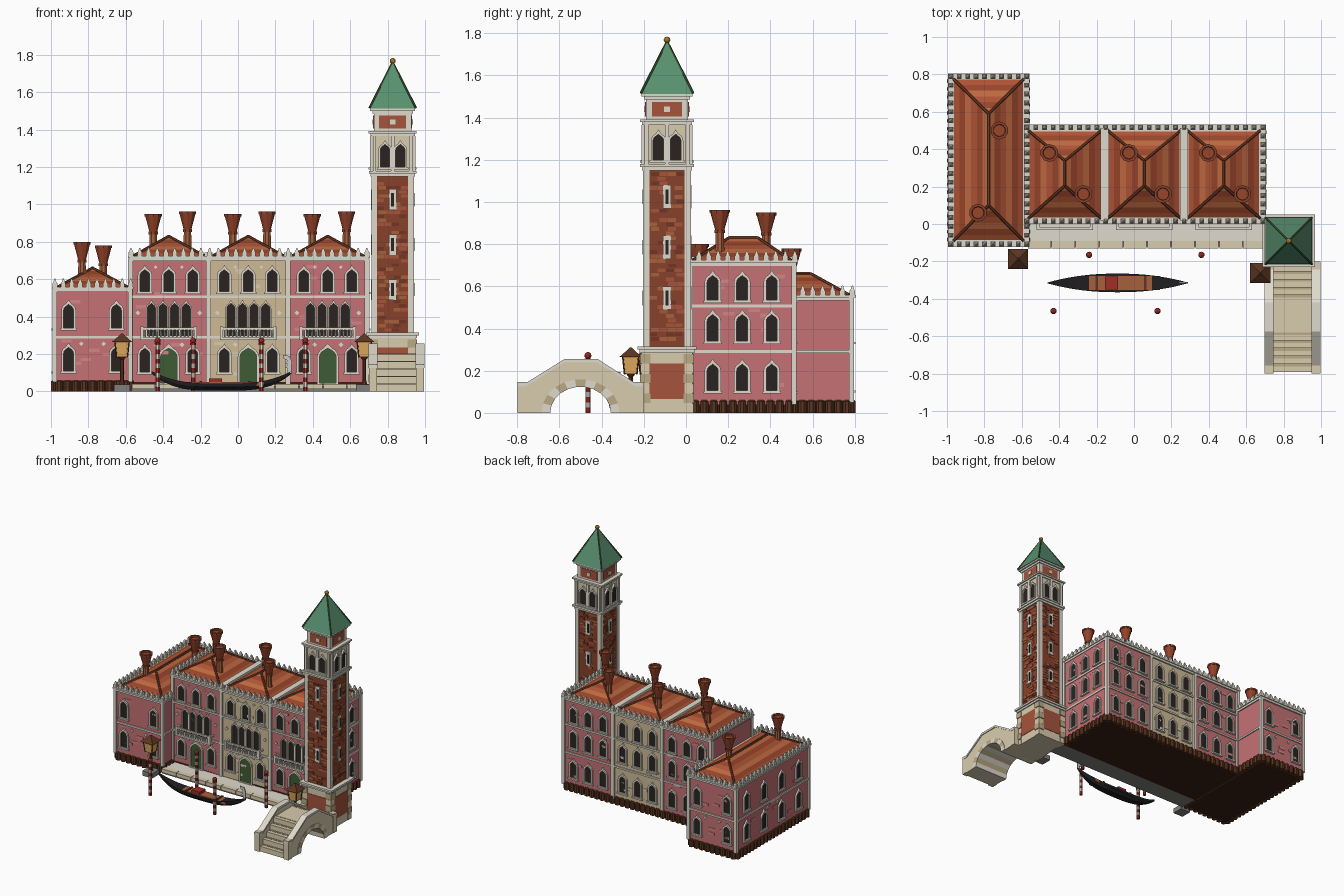
import bpy, bmesh, random
from math import sin, cos, pi, sqrt
from mathutils import Matrix, Vector

if "Cube" in bpy.data.objects:
    bpy.data.objects.remove(bpy.data.objects["Cube"])

random.seed(4)
I = Matrix.Identity(4)
COL = dict(pink=(196, 112, 116), pink2=(210, 130, 132), beige=(205, 186, 148), white=(222, 217, 203), dark=(46, 40, 37),
           wood=(92, 56, 38), tile=(172, 84, 56), tile2=(150, 70, 46), tile3=(188, 104, 66), ridge=(112, 62, 42),
           brick=(134, 68, 46), brick2=(166, 96, 62), brick3=(112, 56, 40), panel=(164, 84, 62), stone=(216, 202, 172),
           stone2=(186, 168, 132), green=(88, 142, 110), door=(66, 92, 56), black=(38, 36, 38), red=(160, 50, 44),
           gold=(180, 130, 50), glow=(226, 172, 96), grey=(128, 126, 122), steel=(190, 190, 190), under=(60, 36, 26))
PARTS = {}


def part(name, col):
    return PARTS.setdefault(name + '_' + col, (bmesh.new(), col))[0]


def face_at(x, y, k):
    """Frame of a wall: local x along the wall, local -y outward (k = 0 front, 1 right, 2 back, 3 left)."""
    return Matrix.Translation((x, y, 0)) @ Matrix.Rotation(k * pi / 2, 4, 'Z')


def loft(bm, rings, M=I, cap=True, closed=False):
    R = [[bm.verts.new(M @ Vector(p)) for p in r] for r in rings]
    n = len(R[0])
    for a, b in (zip(R, R[1:] + R[:1]) if closed else zip(R, R[1:])):
        for i in range(n):
            bm.faces.new((a[i], a[(i + 1) % n], b[(i + 1) % n], b[i]))
    if cap and not closed:
        bm.faces.new(R[0])
        bm.faces.new(R[-1])


def prism(bm, pts, y0, y1, M=I):
    loft(bm, [[(u, y, v) for u, v in pts] for y in (y0, y1)], M)


def box(bm, x0, x1, y0, y1, z0, z1, M=I):
    prism(bm, [(x0, z0), (x1, z0), (x1, z1), (x0, z1)], y0, y1, M)


def block(bm, x, y, h, z0, z1, h2=None):
    """Square block with half-width h, tapering to h2."""
    lathe(bm, x, y, [(h * sqrt(2), z0), ((h if h2 is None else h2) * sqrt(2), z1)], 4)


def lathe(bm, x, y, prof, n=8):
    loft(bm, [[(x + r * cos(2 * pi * (i + .5) / n), y + r * sin(2 * pi * (i + .5) / n), z) for i in range(n)] for r, z in prof])


def bar(bm, a, b, r):
    a, b = Vector(a), Vector(b)
    M = Matrix.Translation(a) @ (b - a).to_track_quat('Z', 'Y').to_matrix().to_4x4()
    L = (b - a).length
    loft(bm, [[(r * cos(i * pi / 3), r * sin(i * pi / 3), z) for i in range(6)] for z in (0, L)], M)


def ball(bm, x, y, z, r):
    bmesh.ops.create_icosphere(bm, subdivisions=2, radius=r, matrix=Matrix.Translation((x, y, z)))


def arch(u, z, w, h, tip=0.0):
    """Round-headed outline with an optional pointed top."""
    r = w / 2
    pts = [(u - r, z), (u + r, z)]
    for i in range(9):
        a = pi * i / 8
        pts.append((u + r * cos(a), z + h - r + r * sin(a) + (tip if i == 4 else 0)))
    return pts


def window(M, u, z, w=.052, h=.12, fw=.013, pane='dark', sill=True):
    inner, outer = arch(u, z, w, h, .006), arch(u, z - .006, w + 2 * fw, h + fw + .006, .018)
    prism(part('window_pane', pane), inner, .004, -.003, M)
    ring = [[(p[0], y, p[1]) for p in o] for o, y in ((outer, 0), (outer, -.012), (inner, -.012), (inner, 0))]
    loft(part('window_frame', 'white'), ring, M, closed=True)
    if sill:
        box(part('window_sill', 'white'), u - w / 2 - .018, u + w / 2 + .018, -.018, 0, z - .014, z - .003, M)


def diamond(M, u, z, r=.013):
    prism(part('wall_diamond', 'white'), [(u - r, z), (u, z - r), (u + r, z), (u, z + r)], -.008, 0, M)


def hip_roof(x0, x1, y0, y1, z0, z1, ya, yb, n=6):
    c = (x0 + x1) / 2

    def rect(t):
        a, b, d, e = x0 + (c - x0) * t, x1 + (c - x1) * t, y0 + (ya - y0) * t, y1 + (yb - y1) * t
        return [(a, d, z0 + (z1 - z0) * t), (b, d, z0 + (z1 - z0) * t), (b, e, z0 + (z1 - z0) * t), (a, e, z0 + (z1 - z0) * t)]
    for i in range(n):
        loft(part('roof', ('tile', 'tile2', 'tile3')[i % 3]), [rect(i / n), rect(min((i + 1) / n, .995))], cap=False)
    rb = part('roof_ridges', 'ridge')
    for k, p in enumerate(rect(0)):
        bar(rb, p, (c, ya if k < 2 else yb, z1), .008)
    bar(rb, (c, ya, z1), (c, yb, z1), .009)


def cornice(x0, x1, y0, y1, z, skip=lambda x, y: False):
    """Cornice slabs with a row of pointed merlons."""
    w = part('cornice', 'white')
    box(w, x0 + .008, x1 - .008, y0 + .008, y1 - .008, z - .028, z - .012)
    box(w, x0, x1, y0, y1, z - .012, z)
    m = part('merlons', 'white')
    X0, X1, Y0, Y1 = x0 + .016, x1 - .016, y0 + .016, y1 - .016
    nx, ny = round((X1 - X0) / .046), round((Y1 - Y0) / .046)
    pts = [(X0 + (X1 - X0) * i / nx, y) for i in range(nx + 1) for y in (Y0, Y1)]
    pts += [(x, Y0 + (Y1 - Y0) * i / ny) for i in range(1, ny) for x in (X0, X1)]
    for x, y in pts:
        if not skip(x, y):
            block(m, x, y, .013, z, z + .02)
            block(m, x, y, .010, z + .02, z + .043, .003)


def piles(x0, x1, y0, y1, sides):
    for x, y, k, L in ((x0, y0, 0, x1 - x0), (x1, y0, 1, y1 - y0), (x1, y1, 2, x1 - x0), (x0, y1, 3, y1 - y0)):
        n = round(L / .043)
        for i in range(n if k in sides else 0):
            p = face_at(x, y, k) @ Vector(((i + .5) * L / n, 0, 0))
            lathe(part('foundation_piles', 'wood'), p.x, p.y, [(.02, 0), (.02, .055), (.014, .06)])


def patches(M, u0, u1, z0, z1, n, col):
    for _ in range(n):
        u, z = random.uniform(u0, u1 - .06), random.uniform(z0, z1)
        box(part('wall_patches', col), u, u + .055, -.003, 0, z, z + .018, M)


def chimney(x, y, z0, z1):
    lathe(part('chimney_shaft', 'brick2'), x, y, [(.024, z0), (.021, z1 - .1)])
    lathe(part('chimney_collar', 'brick'), x, y, [(.027, z1 - .11), (.027, z1 - .095)])
    lathe(part('chimney_flare', 'tile2'), x, y, [(.022, z1 - .095), (.045, z1 - .012)], 10)
    lathe(part('chimney_rim', 'brick'), x, y, [(.048, z1 - .014), (.048, z1), (.034, z1), (.03, z1 - .02)], 10)


# side wing
WX0, WX1, WY0, WY1, WC = -.98, -.575, -.105, .785, -.778
box(part('foundation', 'under'), WX0, WX1, WY0, WY1, 0, .058)
box(part('wing_walls', 'pink'), WX0, WX1, WY0, WY1, .05, .54)
piles(WX0, WX1, WY0, WY1, (0, 1, 2, 3))
box(part('string_course', 'white'), WX0 - .008, WX1 + .008, WY0 - .008, WY1 + .008, .284, .298)
for x in (WX0, WX1):
    for y in (WY0, WY1):
        block(part('corner_pillars', 'white'), x, y, .012, .05, .55)
cornice(-.995, -.558, -.123, .805, .56, lambda x, y: x > -.6 and 0 < y < .53)
hip_roof(-.965, -.59, -.09, .775, .558, .66, .1, .59)
for M, us in ((face_at(WC, WY0, 0), (-.128, .128)), (face_at(WC, WY1, 2), (-.128, .128)),
              (face_at(WX0, .34, 3), (-.32, -.107, .107, .32))):
    for u in us:
        for z in (.11, .34):
            window(M, u, z)
    patches(M, us[0] - .06, us[-1] + .06, .1, .5, 8, 'pink2')
    for u in (-.06, .06):
        diamond(M, u, .255)
chimney(-.834, .06, .58, .80)
chimney(-.72, .5, .58, .78)

# main palace: three bays
MY0, MY1 = .02, .512
box(part('foundation', 'under'), -.575, .69, MY0, MY1, 0, .05)
piles(-.575, .69, MY0, MY1, (1, 2))
for b, col in enumerate(('pink', 'beige', 'pink')):
    c = -.37 + .425 * b
    box(part('palace_walls_%d' % (b + 1), col), c - .2125, c + .2125, MY0, MY1, .04, .705)
    F, B = face_at(c, MY0, 0), face_at(c, MY1, 2)
    for u in (-.128, 0, .128):
        window(F, u, .535, h=.11)
        for z in (.105, .34, .535):
            window(B, u, z, h=.12 if z < .5 else .11)
    for u in (-.128, .128):
        window(F, u, .105)
    window(F, 0, .045, w=.09, h=.18, pane='door', sill=False)
    for i in range(4):
        window(F, (i - 1.5) * .062, .29, w=.044, h=.175, fw=.008, sill=False)
    # balcony
    bw = part('balcony', 'white')
    box(bw, -.15, .15, -.05, 0, .275, .288, F)
    box(bw, -.15, .15, -.05, -.036, .33, .341, F)
    for s in (-.143, .143):
        box(bw, s - .007, s + .007, -.05, 0, .33, .341, F)
        box(bw, s - .008, s + .008, -.052, -.034, .288, .348, F)
    for i in range(13):
        lathe(part('balusters', 'white'), c - .126 + i * .021, MY0 - .043, [(.004, .288), (.006, .303), (.004, .33)], 6)
    for u in (-.07, .07):
        diamond(F, u, .25)
        diamond(F, u, .665, .01)
    for u in (-.165, .165):
        diamond(F, u, .42)
    for M in (F, B):
        patches(M, -.19, .19, .08, .66, 8, 'pink2' if col == 'pink' else 'stone')
    hip_roof(c - .195, c + .195, .03, .5, .722, .83, .205, .34)
    chimney(c - .083, .38, .75, .95)
    chimney(c + .1, .16, .75, .963)
S = face_at(.69, .2665, 1)
for u in (-.14, 0, .14):
    for z in (.105, .34, .535):
        window(S, u, z, h=.12 if z < .5 else .11)
patches(S, -.22, .22, .08, .66, 10, 'pink2')
for z in (.284, .5):
    box(part('string_course', 'white'), -.58, .698, MY0 - .008, MY1 + .008, z, z + .013)
for x in (-.575, -.1575, .2675, .69):
    for y in (MY0, MY1):
        block(part('corner_pillars', 'white'), x, y, .013, .04, .71)
for x in (-.1575, .2675):
    box(part('party_wall_caps', 'white'), x - .022, x + .022, MY0, MY1, .7, .742)
cornice(-.588, .705, 0, .532, .725)

# quay
box(part('quay', 'grey'), -.57, .72, -.12, .02, 0, .03)
box(part('quay_paving', 'white'), -.57, .72, -.09, .02, .028, .038)
for i in range(10):
    box(part('quay_curb', 'stone'), -.568 + i * .128, -.444 + i * .128, -.13, -.09, .012, .041)

# bell tower
TX, TY = .827, -.09
block(part('tower_base', 'stone'), TX, TY, .122, 0, .285)
for h, a, b in ((.13, .285, .3), (.14, .3, .315), (.118, 1.15, 1.165), (.127, 1.165, 1.18), (.118, 1.365, 1.38),
                (.128, 1.38, 1.392), (.108, 1.485, 1.5), (.12, 1.5, 1.515)):
    block(part('tower_mouldings', 'white'), TX, TY, h, a, b)
block(part('tower_shaft', 'brick'), TX, TY, .106, .3, 1.155)
block(part('belfry', 'stone'), TX, TY, .11, 1.17, 1.375)
block(part('tower_attic', 'white'), TX, TY, .1, 1.385, 1.49)
for sx in (-1, 1):
    for sy in (-1, 1):
        block(part('tower_pilasters', 'white'), TX + sx * .098, TY + sy * .098, .015, .31, 1.155)
        bar(part('spire_ridges', 'door'), (TX + sx * .124, TY + sy * .124, 1.517), (TX, TY, 1.76), .006)
        for i in range(6):
            block(part('base_quoins', 'stone2' if i % 2 else 'stone'), TX + sx * .104, TY + sy * .104, .025 if i % 2 else .022,
                  i * .047, i * .047 + .044)
for k in range(4):
    M = face_at(TX, TY, k) @ Matrix.Translation((0, -.106, 0))
    for r in range(38):
        for q in range(4):
            if random.random() < .5:
                u, z = -.08 + q * .04 + (r % 2) * .01 - .005, .32 + r * .0217
                box(part('tower_bricks', random.choice(('brick2', 'brick3', 'panel'))), max(u, -.083), min(u + .038, .083), -.003, 0, z, z + .018, M)
    for z in (.49, .73, .97):
        box(part('slit_frame', 'white'), -.02, .02, -.009, 0, z, z + .11, M)
        box(part('slit_opening', 'dark'), -.008, .008, -.011, 0, z + .02, z + .09, M)
    box(part('base_panel', 'panel'), -.085, .085, -.019, 0, .065, .235, M)
    M2 = M @ Matrix.Translation((0, -.004, 0))
    for u in (-.041, .041):
        window(M2, u, 1.2, w=.05, h=.115, fw=.011)
    for u in (-.097, 0, .097):
        box(part('belfry_columns', 'white'), u - .009, u + .009, -.012, 0, 1.18, 1.366, M2)
    box(part('attic_panel', 'panel'), -.072, .072, .002, .02, 1.405, 1.475, M)
    box(part('attic_block', 'white'), -.014, .014, -.003, .02, 1.427, 1.453, M)
block(part('spire', 'green'), TX, TY, .125, 1.512, 1.765, .003)
ball(part('spire_ball', 'gold'), TX, TY, 1.768, .016)

# arched bridge, profiles in the y-z plane
BM = face_at(0, 0, 1)
under = [(-.5 + .145 * cos(pi * i / 16), .125 * sin(pi * i / 16)) for i in range(17)]
top = [(-.8, 0), (-.8, .125), (-.76, .125), (-.575, .24), (-.42, .24), (-.24, .125), (-.2, .125), (-.2, 0)]
cope = top[1:7]
for x0, x1 in ((.705, .74), (.955, .99)):
    prism(part('bridge_parapet', 'stone'), top + under, -x1, -x0, BM)
    prism(part('bridge_coping', 'white'), cope + [(u, z + .016) for u, z in cope[::-1]], -x1 - .006, -x0 + .006, BM)
    for y in (-.778, -.222):
        box(part('bridge_posts', 'stone'), x0 - .004, x1 + .004, y - .022, y + .022, 0, .147)
up = [(-.79 + .042 * (i + j), .04 * (i + 1)) for i in range(5) for j in (0, 1)]
down = [(-1 - u, z) for u, z in up[::-1]]
prism(part('bridge_steps', 'stone'), [(-.79, 0)] + up + down + [(-.21, 0)] + under, -.956, -.739, BM)
for i in range(5):
    for y in (-.79 + .042 * i, -.252 + .042 * (0 - i)):
        box(part('bridge_treads', 'stone2'), .74, .955, y + .028, y + .042, .04 * i + .03, .04 * i + .042)
for i in range(11):
    a, b = pi * i / 11, pi * (i + 1) / 11
    q = [(-.5 + .145 * s * cos(t), .125 * s * sin(t)) for s, t in ((.99, a), (1.28, a), (1.28, b), (.99, b))]
    prism(part('bridge_voussoirs', 'stone2' if i % 2 else 'white'), q, -.994, -.701, BM)

# gondola
rings = []
for i in range(21):
    t = -1 + i / 10
    w, zt, zb = .048 * (1 - abs(t) ** 2.2) + .002, .042 + .068 * abs(t) ** 3, .004 + .092 * abs(t) ** 3.5
    rings.append([(-.088 + .375 * t, -.315 + s * w, z) for s, z in ((-1, zt), (-.95, (zt + zb) / 2), (-.55, zb), (.55, zb), (.95, (zt + zb) / 2), (1, zt))])
loft(part('gondola_hull', 'black'), rings)
box(part('gondola_deck', 'brick2'), -.24, .14, -.353, -.277, .03, .05)
for x in (-.2, .06):
    box(part('gondola_thwart', 'wood'), x - .007, x + .007, -.355, -.275, .04, .056)
box(part('gondola_seat', 'red'), -.155, -.085, -.35, -.28, .04, .07)
prism(part('gondola_prow', 'steel'), [(.265, .1), (.285, .1), (.288, .16), (.275, .19), (.24, .195), (.245, .175), (.265, .165), (.25, .15),
                                     (.266, .145), (.25, .13), (.266, .125)], -.319, -.311)

# mooring poles with stripes
for x, y in ((-.24, -.165), (.36, -.165), (-.43, -.465), (.125, -.465)):
    for i in range(10):
        lathe(part('mooring_pole', 'white' if i % 2 else 'red'), x, y, [(.013, i * .025), (.013, i * .025 + .025)])
    lathe(part('mooring_cap', 'red'), x, y, [(.017, .248), (.017, .258)])
    ball(part('mooring_cap', 'red'), x, y, .272, .017)

# street lamps
for x, y in ((-.62, -.187), (.675, -.262)):
    block(part('lamp_plinth', 'grey'), x, y, .043, 0, .038)
    lathe(part('lamp_post', 'wood'), x, y, [(.018, .038), (.011, .06), (.011, .17), (.024, .185)])
    block(part('lamp_glass', 'glow'), x, y, .029, .185, .267, .038)
    for sx in (-1, 1):
        for sy in (-1, 1):
            bar(part('lamp_frame', 'wood'), (x + sx * .029, y + sy * .029, .183), (x + sx * .038, y + sy * .038, .268), .004)
    block(part('lamp_roof', 'wood'), x, y, .054, .265, .298, .016)
    block(part('lamp_roof', 'wood'), x, y, .016, .298, .31, .004)

# turn the gathered parts into objects
mats = {}
for name, (bm, col) in PARTS.items():
    bmesh.ops.recalc_face_normals(bm, faces=bm.faces)
    me = bpy.data.meshes.new(name)
    bm.to_mesh(me)
    bm.free()
    if col not in mats:
        mats[col] = bpy.data.materials.new(col)
        mats[col].diffuse_color = [(c / 255) ** 2.2 for c in COL[col]] + [1]
    me.materials.append(mats[col])
    bpy.context.scene.collection.objects.link(bpy.data.objects.new(name, me))

for m in bpy.data.materials:
    if m.users and not m.is_grease_pencil:
        m.use_nodes = True
        m.node_tree.nodes["Principled BSDF"].inputs["Base Color"].default_value = m.diffuse_color
